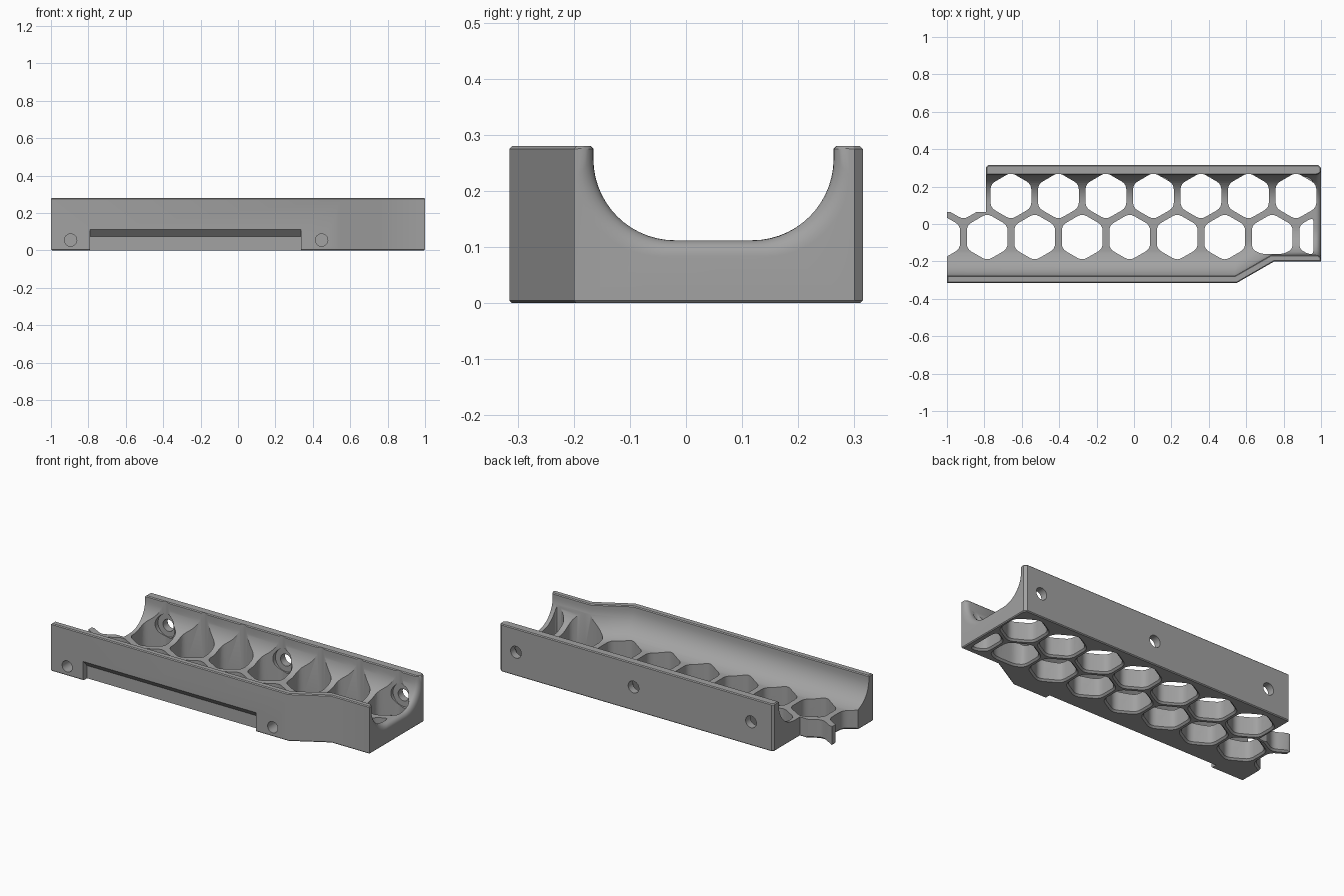
import bpy, bmesh, math
from mathutils import Vector

if "Cube" in bpy.data.objects:
    bpy.data.objects.remove(bpy.data.objects["Cube"])

HEIGHT, FLOOR = 0.28, 0.112
PITCH, HEX_R = 0.254, 0.126
ROW_FRONT, ROW_BACK = -0.07, 0.15


def make_object(name, bm):
    bmesh.ops.recalc_face_normals(bm, faces=bm.faces)
    mesh = bpy.data.meshes.new(name)
    bm.to_mesh(mesh)
    bm.free()
    obj = bpy.data.objects.new(name, mesh)
    bpy.context.collection.objects.link(obj)
    return obj


def loft(bm, rings):
    """Skin a list of equal point loops and cap both ends."""
    loops = [[bm.verts.new(p) for p in ring] for ring in rings]
    n = len(loops[0])
    for a, b in zip(loops, loops[1:]):
        for i in range(n):
            j = (i + 1) % n
            bm.faces.new((a[i], a[j], b[j], b[i]))
    bm.faces.new(loops[0][::-1])
    bm.faces.new(loops[-1])


def inset(poly, d):
    """Move each side of a counter-clockwise outline inward by d."""
    out = []
    for i, p in enumerate(poly):
        e1 = (p - poly[i - 1]).normalized()
        e2 = (poly[(i + 1) % len(poly)] - p).normalized()
        n1, n2 = Vector((-e1.y, e1.x)), Vector((-e2.y, e2.x))
        out.append(p + (n1 + n2) * d / (1 + n1.dot(n2)))
    return out


def prism(bm, poly, layers):
    loft(bm, [[(p.x, p.y, z) for p in inset(poly, d)] for z, d in layers])


def clip(poly, normal, limit):
    """Keep the part of a convex outline where p.normal <= limit."""
    out = []
    for i, p in enumerate(poly):
        q = poly[(i + 1) % len(poly)]
        dp, dq = p.dot(normal) - limit, q.dot(normal) - limit
        if dp <= 0:
            out.append(p)
        if dp * dq < 0:
            out.append(p.lerp(q, dp / (dp - dq)))
    return out


def rounded(poly, r, steps=4):
    """Replace each corner with a small curve."""
    out = []
    for i, p in enumerate(poly):
        a, b = poly[i - 1] - p, poly[(i + 1) % len(poly)] - p
        a = p + a.normalized() * min(r, a.length * 0.4)
        b = p + b.normalized() * min(r, b.length * 0.4)
        for k in range(steps + 1):
            t = k / steps
            out.append(a * (1 - t) ** 2 + p * 2 * t * (1 - t) + b * t * t)
    return out


def cylinder_y(bm, x, z, r, y0, y1, sides=32):
    ring = [(r * math.cos(2 * math.pi * i / sides), r * math.sin(2 * math.pi * i / sides))
            for i in range(sides)]
    loft(bm, [[(x + u, y, z + v) for u, v in ring] for y in (y0, y1)])


# Tray body: outline with a jogged front wall and a cut back corner
outline = [Vector(p) for p in (
    (-1, -0.315), (0.55, -0.315), (0.75, -0.2), (1, -0.2), (1, 0.3), (0.985, 0.315),
    (-0.78, 0.315), (-0.79, 0.305), (-0.79, 0.065), (-1, 0.065))]
bm = bmesh.new()
prism(bm, outline, [(0, 0.005), (0.005, 0), (HEIGHT - 0.005, 0), (HEIGHT, 0.005)])
tray = make_object("tray_body", bm)


# Channel: round-bottomed trough that follows the jog and flares at the right end
def channel_section(x, y_front, d):
    y0, y1, zf, r = y_front - d, 0.263 + d, FLOOR - d, 0.145
    pts = [(y0 - 0.03, HEIGHT + 0.025), (y0, HEIGHT - 0.005)]
    steps = 14
    for k in range(steps + 1):
        a = math.pi / 2 * k / steps
        pts.append((y0 + r - r * math.cos(a), zf + r - r * math.sin(a)))
    for k in range(steps + 1):
        a = math.pi / 2 * k / steps
        pts.append((y1 - r + r * math.sin(a), zf + r - r * math.cos(a)))
    pts += [(y1, HEIGHT - 0.005), (y1 + 0.03, HEIGHT + 0.025)]
    return [(x, y, z) for y, z in pts]


bm = bmesh.new()
sections = [channel_section(-1.1, -0.277, 0), channel_section(0.54, -0.277, 0),
            channel_section(0.735, -0.165, 0)]
FLARE = 0.028
for k in range(7):
    a = math.pi / 2 * k / 6
    sections.append(channel_section(1 - FLARE + FLARE * math.sin(a), -0.165,
                                    FLARE * (1 - math.cos(a))))
sections.append(channel_section(1.1, -0.165, FLARE))
loft(bm, sections)
cutters = [make_object("channel_cutter", bm)]

# Honeycomb openings in two staggered rows, bevelled underneath
bm = bmesh.new()
for y, x0, count in ((ROW_FRONT, -1.039, 9), (ROW_BACK, -0.912, 8)):
    for i in range(count):
        x = x0 + i * PITCH
        hexagon = [Vector((x + HEX_R * math.cos(math.radians(60 * k + 30)),
                           y + HEX_R * math.sin(math.radians(60 * k + 30)))) for k in range(6)]
        if y == ROW_FRONT and x > 0.7:
            hexagon = clip(hexagon, Vector((0, -1)), 0.16)
            hexagon = clip(hexagon, Vector((1, 0)), 0.96)
        prism(bm, rounded(hexagon, 0.03), [(-0.01, -0.012), (0, -0.01), (0.01, 0), (0.4, 0)])
cutters.append(make_object("honeycomb_cutter", bm))

# Screw holes: three through the back wall with seats inside, two blind in front
bm = bmesh.new()
for x in (-0.645, 0.122, 0.89):
    cylinder_y(bm, x, 0.14, 0.035, 0.2, 0.4)
for x in (-0.895, 0.447):
    cylinder_y(bm, x, 0.055, 0.033, -0.4, -0.24)
cutters.append(make_object("screw_hole_cutter", bm))
bm = bmesh.new()
for x in (-0.645, 0.122, 0.89):
    cylinder_y(bm, x, 0.14, 0.068, 0.12, 0.272)
cutters.append(make_object("screw_seat_cutter", bm))

# Front recess with a sloped upper edge
bm = bmesh.new()
profile = [(-0.4, -0.05), (-0.28, -0.05), (-0.28, 0.075), (-0.315, 0.112), (-0.4, 0.112)]
loft(bm, [[(x, y, z) for y, z in profile] for x in (-0.79, 0.337)])
cutters.append(make_object("recess_cutter", bm))

# Cut everything out of the body
bpy.context.view_layer.objects.active = tray
tray.select_set(True)
for cutter in cutters:
    cutter.hide_render = True
    mod = tray.modifiers.new(cutter.name, "BOOLEAN")
    mod.operation, mod.solver, mod.object = "DIFFERENCE", "EXACT", cutter
    bpy.ops.object.modifier_apply(modifier=mod.name)
for cutter in cutters:
    bpy.data.objects.remove(cutter)

# Grey finish
grey = bpy.data.materials.new("plain_grey")
grey.use_nodes = True
color = (0.36, 0.36, 0.36, 1)
grey.diffuse_color = color
grey.node_tree.nodes["Principled BSDF"].inputs["Base Color"].default_value = color
tray.data.materials.clear()
tray.data.materials.append(grey)
bpy.ops.object.shade_smooth_by_angle(angle=math.radians(30))
